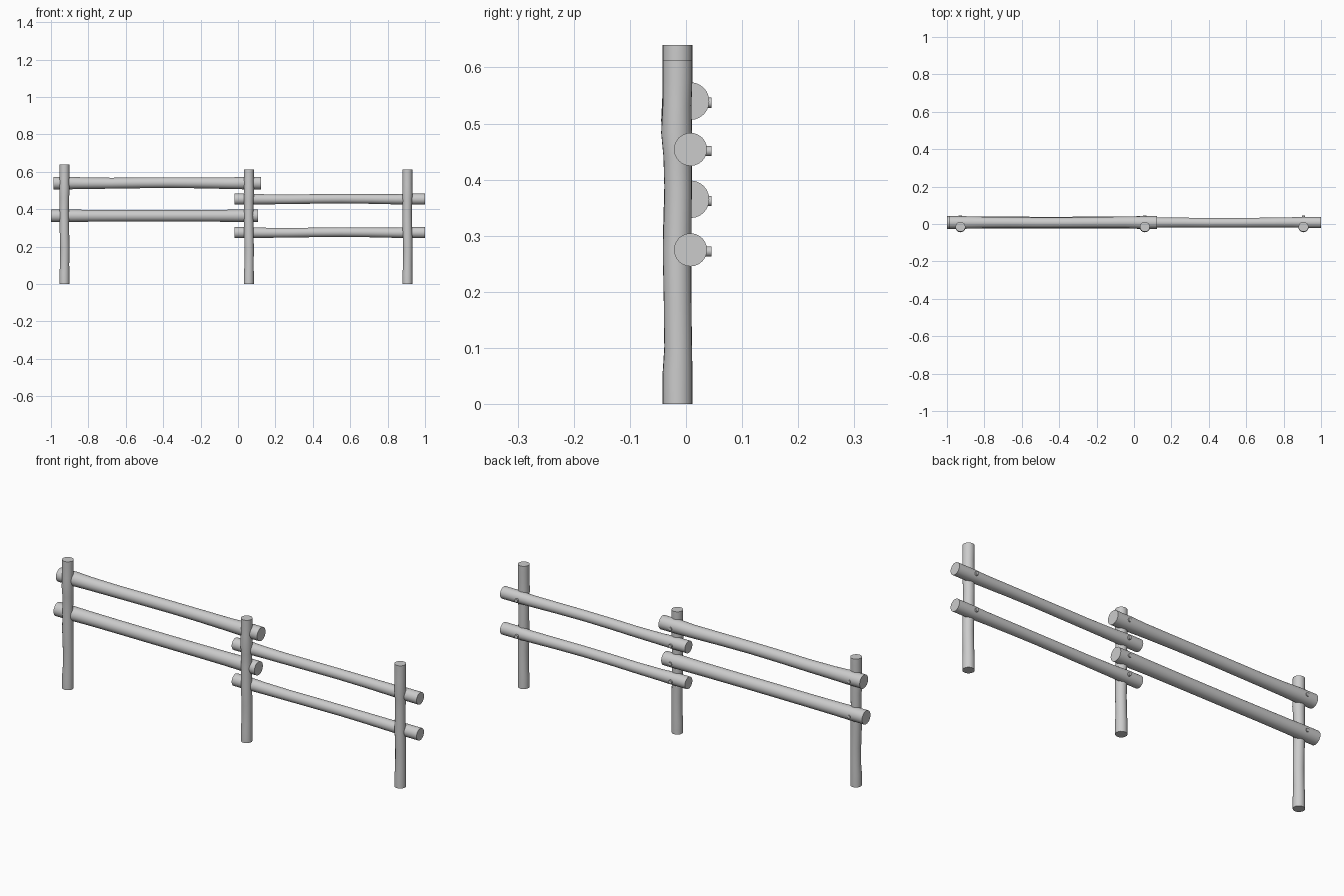
import bpy, bmesh, math
from mathutils import Vector

if "Cube" in bpy.data.objects:
    bpy.data.objects.remove(bpy.data.objects["Cube"])

SIDES = 24


def log(name, start, end, radius, wobble):
    """Capped round log; wobble = (fraction, sideways, up/other, radius scale)."""
    a, b = Vector(start), Vector(end)
    axis = (b - a).normalized()
    u = Vector((0, 1, 0))
    v = axis.cross(u)
    if v.z < 0 or v.x < 0:
        v = -v
    bm = bmesh.new()
    rings = []
    for t, du, dv, s in wobble:
        c = a.lerp(b, t) + u * du + v * dv
        rings.append([bm.verts.new(c + radius * s * (
            u * math.cos(2 * math.pi * i / SIDES) + v * math.sin(2 * math.pi * i / SIDES)))
            for i in range(SIDES)])
    for r0, r1 in zip(rings, rings[1:]):
        for i in range(SIDES):
            j = (i + 1) % SIDES
            bm.faces.new((r0[i], r0[j], r1[j], r1[i]))
    bm.faces.new(rings[0])
    bm.faces.new(rings[-1])
    bmesh.ops.recalc_face_normals(bm, faces=bm.faces)
    me = bpy.data.meshes.new(name)
    bm.to_mesh(me)
    bm.free()
    ob = bpy.data.objects.new(name, me)
    bpy.context.collection.objects.link(ob)
    bpy.context.view_layer.objects.active = ob
    ob.select_set(True)
    bpy.ops.object.shade_smooth_by_angle(angle=math.radians(35))
    ob.select_set(False)
    return ob


# Shared shapes of slightly crooked timber
POST = [(0, 0, 0, 1), (.09, 0, 0, 1), (.16, .001, .001, .93), (.3, 0, .002, .93),
        (.45, -.001, 0, .96), (.62, .001, -.001, .92), (.72, 0, 0, .95),
        (.79, -.002, 0, 1.03), (.87, -.001, 0, .97), (.95, 0, 0, 1), (1, 0, 0, 1)]
RAIL = [(0, 0, 0, 1), (.08, 0, 0, 1), (.15, 0, -.001, .92), (.28, 0, -.001, .87),
        (.42, -.001, .001, .86), (.56, -.001, .002, .85), (.7, 0, .001, .87),
        (.85, .001, -.001, .92), (.92, 0, 0, 1), (1, 0, 0, 1)]
STRAIGHT = [(t, du * .5, 0, .5 + s * .5) for t, du, dv, s in RAIL]

# Upright posts
posts = {"left": (-.928, .64), "middle": (.058, .612), "right": (.906, .612)}
for side, (x, h) in posts.items():
    log(side + "_post", (x, -.015, 0), (x, -.015, h), .0265, POST)

# Rails with a peg at each post
rails = [("left_upper", -.987, .123, .540, .0335, RAIL, ("left", "middle")),
         ("left_lower", -1.0, .108, .365, .0335, STRAIGHT, ("left", "middle")),
         ("right_upper", -.02, 1.0, .454, .0295, RAIL, ("middle", "right")),
         ("right_lower", -.02, 1.0, .275, .0295, RAIL, ("middle", "right"))]
for name, x0, x1, z, r, shape, ends in rails:
    log(name + "_rail", (x0, .008, z), (x1, .008, z), r, shape)
    for e in ends:
        x = posts[e][0]
        bpy.ops.mesh.primitive_cylinder_add(vertices=12, radius=.009, depth=.04,
                                            location=(x, .025, z - .003),
                                            rotation=(math.pi / 2, 0, 0))
        peg = bpy.context.object
        peg.name = f"{name}_{e}_peg"
        bpy.ops.object.shade_smooth_by_angle(angle=math.radians(35))
        peg.select_set(False)
